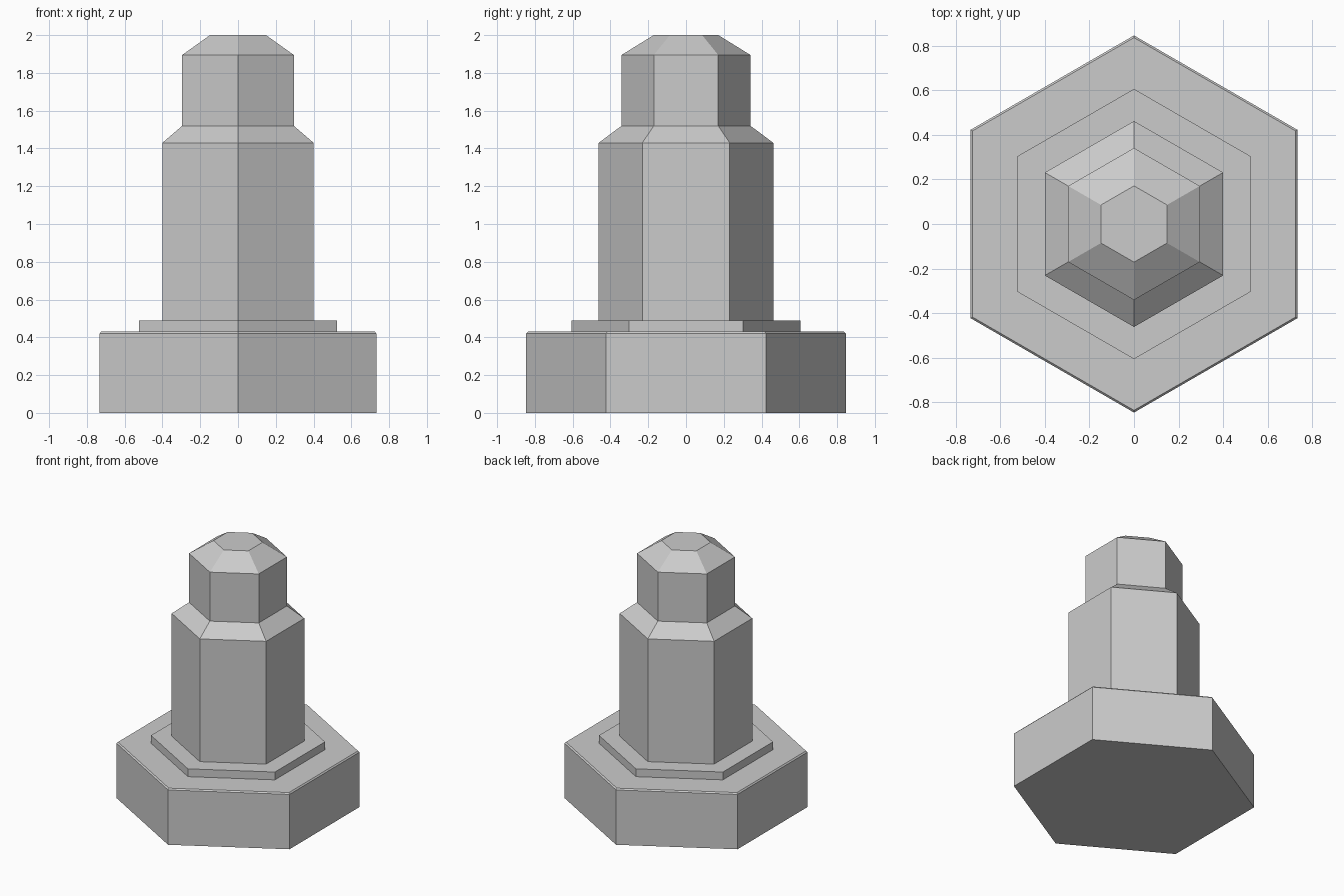
import bpy, bmesh, math

if "Cube" in bpy.data.objects:
    bpy.data.objects.remove(bpy.data.objects["Cube"])

SIDES = 6

# Stepped profile: (corner radius, height)
PROFILE = [
    (0.846, 0.0), (0.846, 0.42), (0.836, 0.43),   # wide head with slim chamfer
    (0.606, 0.43), (0.606, 0.49),                 # washer collar
    (0.462, 0.49), (0.462, 1.43),                 # shank
    (0.341, 1.52), (0.341, 1.895),                # narrow neck
    (0.171, 2.0),                                 # bevelled tip
]


def lathe(name, profile, sides):
    """Faceted solid of revolution with corners on the y axis."""
    bm = bmesh.new()
    rings = []
    for r, z in profile:
        angles = [math.pi / 2 + 2 * math.pi * i / sides for i in range(sides)]
        rings.append([bm.verts.new((r * math.cos(a), r * math.sin(a), z)) for a in angles])
    for low, high in zip(rings, rings[1:]):
        for i in range(sides):
            j = (i + 1) % sides
            bm.faces.new((low[i], low[j], high[j], high[i]))
    bm.faces.new(rings[0][::-1])
    bm.faces.new(rings[-1])
    bmesh.ops.recalc_face_normals(bm, faces=bm.faces)
    mesh = bpy.data.meshes.new(name)
    bm.to_mesh(mesh)
    bm.free()
    obj = bpy.data.objects.new(name, mesh)
    bpy.context.collection.objects.link(obj)
    return obj


# Hexagonal stepped bolt
lathe("hex_bolt", PROFILE, SIDES)
